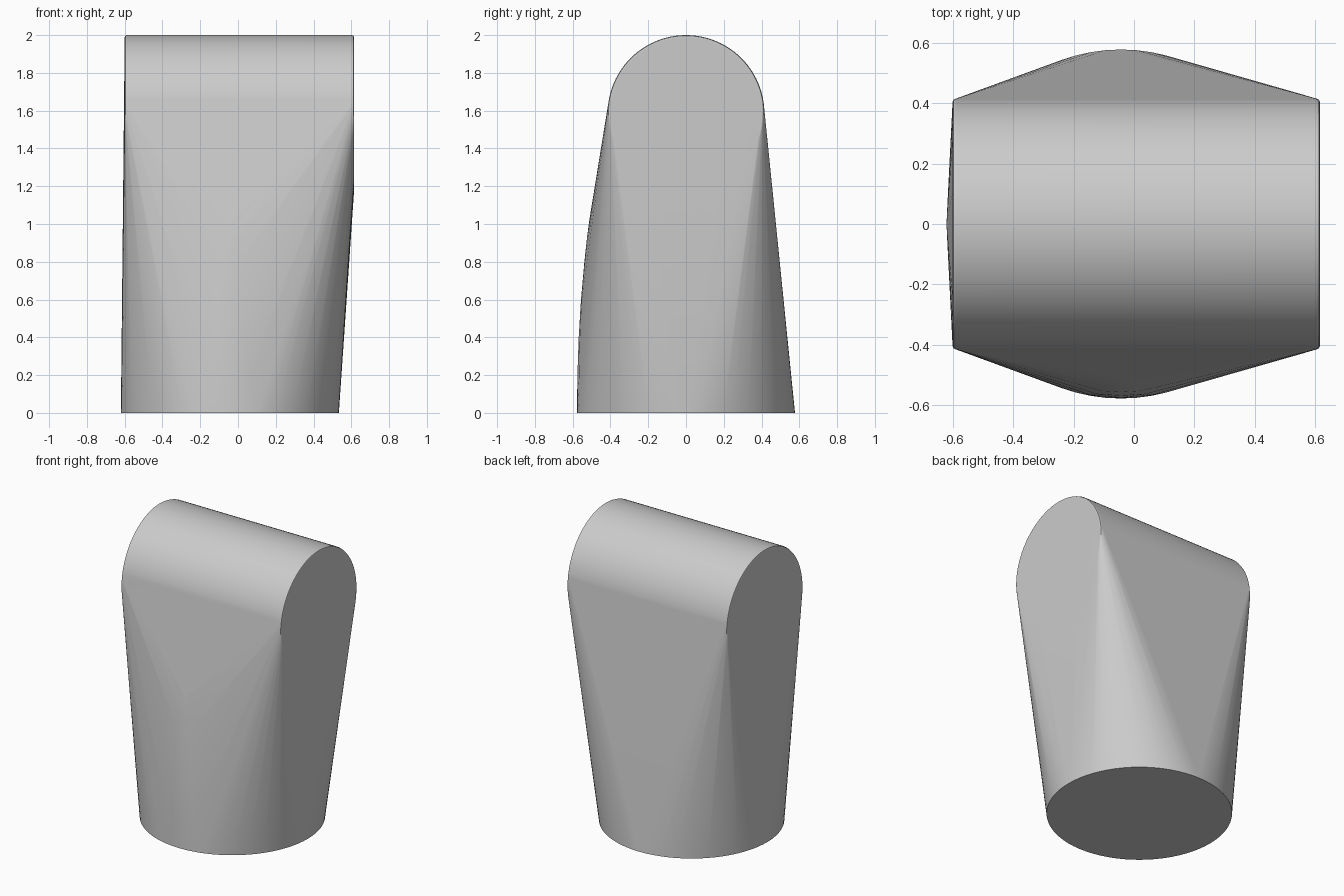
import bpy
import bmesh
from math import sin, cos, pi, radians

cube = bpy.data.objects.get("Cube")
if cube:
    bpy.data.objects.remove(cube, do_unlink=True)

BASE_X, BASE_R = -0.043, 0.577
AXIS_Z, ROLL_R = 1.585, 0.415
LEFT_X, RIGHT_X, ROUND = 0.615, -0.6, 0.012


def grey_material():
    mat = bpy.data.materials.new("plain grey")
    colour = (0.6, 0.6, 0.6, 1)
    mat.use_nodes = True
    mat.diffuse_color = colour
    mat.node_tree.nodes["Principled BSDF"].inputs["Base Color"].default_value = colour
    return mat


def arc(radius, z, start, end, steps):
    """Points of a level arc around the base axis."""
    for i in range(steps + 1):
        a = radians(start + (end - start) * i / steps)
        yield (BASE_X + radius * cos(a), radius * sin(a), z)


def disc_x(x, radius, steps=96):
    """Points of an upright circle facing along x."""
    for i in range(steps):
        a = 2 * pi * i / steps
        yield (x, radius * cos(a), AXIS_Z + radius * sin(a))


# Round foot
points = list(arc(BASE_R, 0, 0, 355, 71))

# Rounded top bar with softened rims
for end, inward in ((LEFT_X, -ROUND), (RIGHT_X, ROUND)):
    points += disc_x(end, ROLL_R - ROUND)
    points += disc_x(end + inward * 0.3, ROLL_R - ROUND * 0.3)
    points += disc_x(end + inward, ROLL_R)

# Bulging front, narrowing upward: height, depth, half angle
for z, depth, spread in ((0.2, 0.575, 60), (0.4, 0.568, 50), (0.6, 0.556, 40),
                         (0.8, 0.538, 30), (0.93, 0.524, 22), (1.02, 0.512, 12)):
    points += arc(depth, z, 270 - spread, 270 + spread, 12)

# Taut skin around foot, bulge and bar
bm = bmesh.new()
for p in points:
    bm.verts.new(p)
bmesh.ops.convex_hull(bm, input=bm.verts[:])
bmesh.ops.delete(bm, geom=[v for v in bm.verts if not v.link_faces], context='VERTS')
bmesh.ops.dissolve_limit(bm, angle_limit=radians(0.3), verts=bm.verts[:], edges=bm.edges[:])
bmesh.ops.recalc_face_normals(bm, faces=bm.faces[:])
mesh = bpy.data.meshes.new("body")
bm.to_mesh(mesh)
bm.free()

body = bpy.data.objects.new("body", mesh)
bpy.context.collection.objects.link(body)
mesh.materials.append(grey_material())
bpy.ops.object.select_all(action='DESELECT')
body.select_set(True)
bpy.context.view_layer.objects.active = body
bpy.ops.object.shade_smooth_by_angle(angle=radians(35))
normals = body.modifiers.new("even_shading", 'WEIGHTED_NORMAL')
normals.keep_sharp = True
